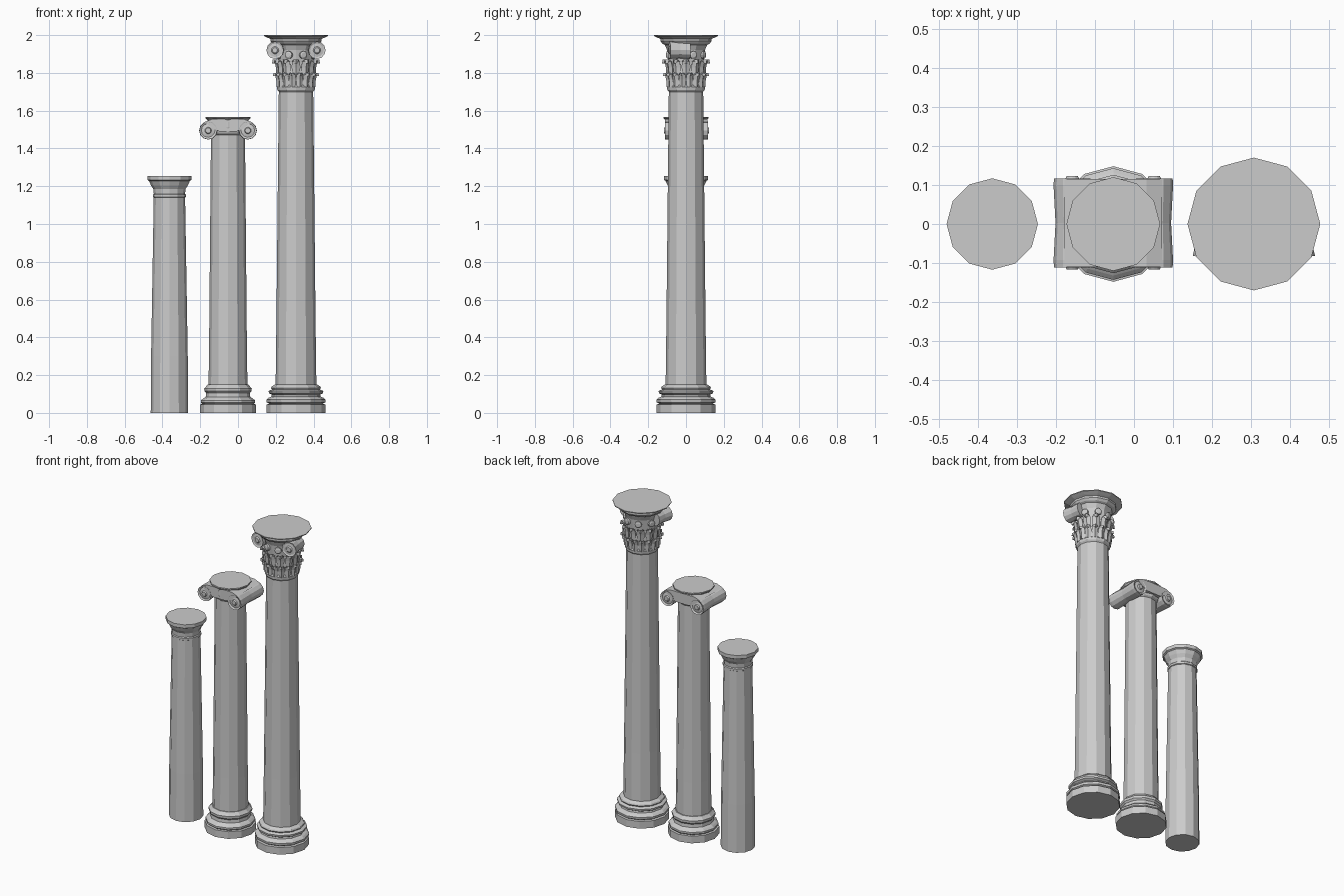
import bpy, bmesh, math
from mathutils import Matrix, Vector

if "Cube" in bpy.data.objects:
    bpy.data.objects.remove(bpy.data.objects["Cube"])

SIDES = 12


def make_object(name, bm):
    bmesh.ops.recalc_face_normals(bm, faces=bm.faces)
    mesh = bpy.data.meshes.new(name)
    bm.to_mesh(mesh)
    bm.free()
    ob = bpy.data.objects.new(name, mesh)
    bpy.context.collection.objects.link(ob)
    return ob


def lathe(name, cx, profile):
    """Closed 12-sided turned solid from (radius, z) points."""
    bm = bmesh.new()
    rings = []
    for r, z in profile:
        rings.append([bm.verts.new((cx + r * math.cos(math.tau * i / SIDES),
                                    r * math.sin(math.tau * i / SIDES), z))
                      for i in range(SIDES)])
    for a, b in zip(rings, rings[1:]):
        for i in range(SIDES):
            j = (i + 1) % SIDES
            bm.faces.new((a[i], a[j], b[j], b[i]))
    bm.faces.new(rings[0])
    bm.faces.new(rings[-1])
    return make_object(name, bm)


def scroll(name, centre, stations, yaw=0.0):
    """Bolster lying along y from (y, radius) stations."""
    bm = bmesh.new()
    m = Matrix.Translation(centre) @ Matrix.Rotation(yaw, 4, 'Z')
    rings = [[bm.verts.new(m @ Vector((r * math.cos(math.tau * i / SIDES), y,
                                       r * math.sin(math.tau * i / SIDES))))
              for i in range(SIDES)] for y, r in stations]
    for a, b in zip(rings, rings[1:]):
        for i in range(SIDES):
            j = (i + 1) % SIDES
            bm.faces.new((a[i], a[j], b[j], b[i]))
    bm.faces.new(rings[0])
    bm.faces.new(rings[-1])
    return make_object(name, bm)


def leaf_row(name, cx, count, offset, stations):
    """Ring of curling leaves from (radius, z, half width) stations."""
    bm = bmesh.new()
    for k in range(count):
        rot = Matrix.Translation((cx, 0, 0)) @ Matrix.Rotation(
            math.tau * (k + offset) / count, 4, 'Z')
        rows = []
        for r, z, w in stations:
            rows.append([bm.verts.new(rot @ Vector(p)) for p in
                         ((r - 0.006, -w, z), (r + 0.004, 0, z), (r - 0.006, w, z))])
        for a, b in zip(rows, rows[1:]):
            for i in range(2):
                bm.faces.new((a[i], a[i + 1], b[i + 1], b[i]))
    ob = make_object(name, bm)
    mod = ob.modifiers.new("thickness", 'SOLIDIFY')
    mod.thickness = 0.006
    mod.offset = 0
    return ob


# Short plain column
DX = -0.363
lathe("short_shaft", DX, [(0.099, 0), (0.097, 0.3), (0.083, 1.14)])
lathe("short_capital", DX, [
    (0.083, 1.14), (0.088, 1.143), (0.088, 1.155), (0.083, 1.16), (0.085, 1.185),
    (0.098, 1.205), (0.108, 1.228), (0.117, 1.233), (0.117, 1.255)])

# Middle column with scroll capital
IX = -0.053
lathe("middle_base", IX, [
    (0.148, 0), (0.148, 0.045), (0.135, 0.047), (0.143, 0.055), (0.143, 0.066),
    (0.132, 0.076), (0.118, 0.085), (0.116, 0.105), (0.125, 0.115), (0.126, 0.13),
    (0.118, 0.138), (0.108, 0.15)])
lathe("middle_shaft", IX, [(0.103, 0.14), (0.1, 0.36), (0.09, 1.48)])
lathe("middle_echinus", IX, [(0.09, 1.47), (0.1, 1.478), (0.112, 1.51), (0.112, 1.54)])
lathe("middle_abacus", IX, [(0.105, 1.545), (0.12, 1.56), (0.12, 1.567)])

# Cushion between the scrolls, sagging toward the middle
outline = [(-0.125, 1.54), (-0.085, 1.555), (0.085, 1.555), (0.125, 1.54),
           (0.08, 1.505), (0.045, 1.49), (-0.045, 1.49), (-0.08, 1.505)]
bm = bmesh.new()
front = [bm.verts.new((IX + x, -0.11, z)) for x, z in outline]
back = [bm.verts.new((IX + x, 0.115, z)) for x, z in outline]
bm.faces.new(front)
bm.faces.new(back)
for i in range(len(outline)):
    j = (i + 1) % len(outline)
    bm.faces.new((front[i], front[j], back[j], back[i]))
make_object("middle_cushion", bm)

for side, label in ((-1, "left"), (1, "right")):
    scroll(f"middle_scroll_{label}", (IX + side * 0.105, 0.003, 1.495), [
        (-0.12, 0.014), (-0.112, 0.018), (-0.108, 0.036), (-0.114, 0.047),
        (-0.095, 0.048), (0, 0.043), (0.095, 0.048), (0.114, 0.047),
        (0.108, 0.036), (0.112, 0.018), (0.12, 0.014)])

# Tall column with leaf capital
CX = 0.307
lathe("tall_base", CX, [
    (0.156, 0), (0.156, 0.045), (0.14, 0.047), (0.155, 0.056), (0.157, 0.07),
    (0.145, 0.08), (0.13, 0.086), (0.128, 0.096), (0.143, 0.104), (0.145, 0.116),
    (0.127, 0.124), (0.132, 0.132), (0.128, 0.14), (0.112, 0.15)])
lathe("tall_shaft", CX, [(0.108, 0.14), (0.104, 0.45), (0.091, 1.71)])
lathe("tall_bell", CX, [
    (0.091, 1.7), (0.099, 1.71), (0.101, 1.725), (0.093, 1.735), (0.092, 1.85),
    (0.1, 1.92), (0.115, 1.955)])
lathe("tall_abacus", CX, [
    (0.105, 1.945), (0.125, 1.955), (0.135, 1.968), (0.135, 1.98),
    (0.15, 1.986), (0.17, 1.995), (0.17, 2.0)])
leaf_row("lower_leaves", CX, 16, 0.5, [
    (0.097, 1.725, 0.012), (0.1, 1.765, 0.017), (0.107, 1.79, 0.017),
    (0.116, 1.798, 0.013), (0.117, 1.783, 0.006)])
leaf_row("upper_leaves", CX, 12, 0, [
    (0.097, 1.785, 0.016), (0.1, 1.83, 0.022), (0.106, 1.858, 0.02),
    (0.118, 1.868, 0.014), (0.12, 1.85, 0.005)])

# Small curls above the leaves
for k in range(8):
    a = math.tau * (k + 0.5) / 8
    pos = Vector((CX + 0.098 * math.cos(a), 0.098 * math.sin(a), 1.895))
    scroll(f"small_curl_{k + 1}", pos,
           [(-0.012, 0.012), (-0.008, 0.02), (0.008, 0.02), (0.012, 0.012)],
           a + math.pi / 2)

# Large corner scrolls toward the front
for side, label in ((-1, "left"), (1, "right")):
    scroll(f"tall_scroll_{label}", (CX + side * 0.103, -0.035, 1.92), [
        (-0.058, 0.014), (-0.052, 0.02), (-0.05, 0.036), (-0.054, 0.046),
        (0.0, 0.042), (0.054, 0.046), (0.054, 0.03)], side * 0.15)
